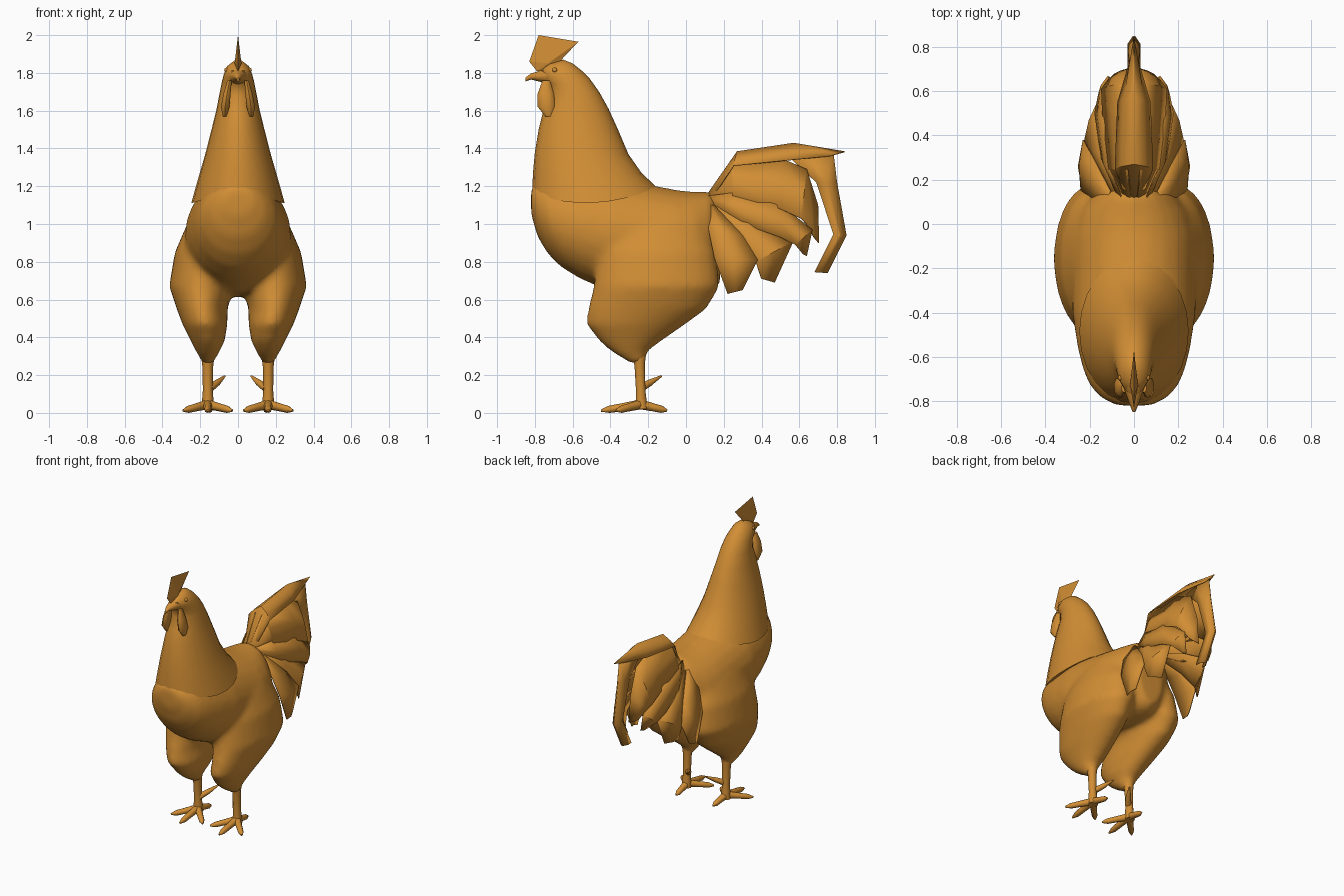
import bpy, bmesh, math
from mathutils import Vector

if "Cube" in bpy.data.objects:
    bpy.data.objects.remove(bpy.data.objects["Cube"], do_unlink=True)

# One plumage colour for every part
golden_brown = bpy.data.materials.new("golden_brown")
golden_brown.use_nodes = True
colour = (.64, .27, .035, 1)
golden_brown.diffuse_color = colour
golden_brown.node_tree.nodes["Principled BSDF"].inputs["Base Color"].default_value = colour


def skin(bm, rings):
    """Bridge closed rings of points and cap both ends."""
    loops = [[bm.verts.new(point) for point in ring] for ring in rings]
    count = len(loops[0])
    for lower, upper in zip(loops, loops[1:]):
        for i in range(count):
            j = (i + 1) % count
            bm.faces.new((lower[i], lower[j], upper[j], upper[i]))
    bm.faces.new(loops[0])
    bm.faces.new(loops[-1])


def loft(bm, sections, side=1, segments=24):
    """Sections: two opposite points (y, z), half width, optional centre x and sag."""
    rings = []
    for start, end, width, *extra in sections:
        centre, sag = (extra + [0, 0])[:2]
        start, end = Vector(start), Vector(end)
        ring = []
        for i in range(segments):
            angle = math.tau * i / segments
            across = math.sin(angle)
            y, z = start.lerp(end, (1 + math.cos(angle)) / 2)
            ring.append((side * (centre + width * across), y, z - sag * across ** 2))
        rings.append(ring)
    skin(bm, rings)


def upright(y, bottom, top, width):
    """Section standing across the length of the bird."""
    return (y, bottom), (y, top), width


def level(z, front, back, width, centre):
    """Section lying flat at one height."""
    return (front, z), (back, z), width, centre


def tube(bm, points, radii, segments=8):
    """Round limb through points, with a radius at each."""
    points = [Vector(point) for point in points]
    last = len(points) - 1
    angles = [math.tau * k / segments for k in range(segments)]
    rings = []
    for i, (point, radius) in enumerate(zip(points, radii)):
        tangent = points[min(i + 1, last)] - points[max(i - 1, 0)]
        turn = tangent.to_track_quat('Z', 'Y')
        rings.append([point + turn @ Vector((math.cos(a), math.sin(a), 0)) * radius
                      for a in angles])
    skin(bm, rings)


def finish(name, bm, mirror=False, angle=50):
    """Turn the bmesh into a named, coloured and shaded object."""
    bmesh.ops.recalc_face_normals(bm, faces=bm.faces)
    mesh = bpy.data.meshes.new(name)
    bm.to_mesh(mesh)
    bm.free()
    mesh.materials.append(golden_brown)
    obj = bpy.data.objects.new(name, mesh)
    bpy.context.collection.objects.link(obj)
    if mirror:
        obj.modifiers.new("mirror", 'MIRROR')
    if angle:
        bpy.ops.object.select_all(action='DESELECT')
        obj.select_set(True)
        bpy.context.view_layer.objects.active = obj
        bpy.ops.object.shade_smooth_by_angle(angle=math.radians(angle))
    return obj


def feather(name, upper, lower, inner, outer, turn):
    """Creased blade between two side outlines; turn sets how far it curls back inward."""
    bm = bmesh.new()
    rows = []
    last = len(upper) - 1
    for i, (high, low) in enumerate(zip(upper, lower)):
        flare = math.sin(math.pi * (.15 + turn * i / last))
        top = Vector((inner * flare, *high))
        bottom = Vector((outer * flare, *low))
        crease = (top + bottom) / 2 + Vector((.012 * flare, 0, 0))
        rows.append([bm.verts.new(point) for point in (top, crease, bottom)])
    for near, far in zip(rows, rows[1:]):
        for i in range(2):
            bm.faces.new((near[i], near[i + 1], far[i + 1], far[i]))
    blade = finish(name, bm, mirror=True, angle=25)
    blade.modifiers.new("thickness", 'SOLIDIFY').thickness = .006


# Torso and thighs, fused into one smooth surface
bm = bmesh.new()
loft(bm, [upright(-.82, 1.05, 1.2, .08), upright(-.785, .93, 1.22, .15),
          upright(-.73, .84, 1.24, .2), upright(-.66, .77, 1.25, .23),
          upright(-.56, .71, 1.25, .255), upright(-.4, .64, 1.25, .28),
          upright(-.05, .61, 1.18, .28), upright(.05, .62, 1.17, .25),
          upright(.13, .64, 1.17, .19), upright(.18, .68, 1.12, .1)])
for side in (-1, 1):
    loft(bm, [level(.26, -.29, -.21, .03, .16), level(.32, -.39, -.21, .06, .16),
              level(.38, -.46, -.13, .09, .16), level(.47, -.53, 0, .12, .175),
              level(.55, -.52, .11, .135, .19), level(.67, -.49, .18, .17, .195),
              level(.85, -.47, .16, .16, .175), level(1, -.42, .1, .13, .14),
              level(1.1, -.32, 0, .08, .11)], side)
body = finish("body", bm, angle=0)
remesh = body.modifiers.new("fuse", 'REMESH')
remesh.mode = 'VOXEL'
remesh.voxel_size = .018
remesh.use_smooth_shade = True
relax = body.modifiers.new("relax", 'SMOOTH')
relax.factor = .5
relax.iterations = 12

# Neck cape running up into the head, with a sagging hem
bm = bmesh.new()
loft(bm, [((-.815, 1.16), (-.155, 1.195), .247, 0, .065),
          ((-.81, 1.27), (-.235, 1.27), .208, 0, .02),
          ((-.8, 1.38), (-.305, 1.37), .172), ((-.78, 1.5), (-.36, 1.5), .14),
          ((-.755, 1.6), (-.41, 1.61), .114), ((-.72, 1.68), (-.46, 1.7), .098),
          ((-.73, 1.74), (-.51, 1.77), .085), ((-.76, 1.77), (-.55, 1.81), .076),
          ((-.77, 1.81), (-.6, 1.85), .06), ((-.73, 1.845), (-.65, 1.87), .025)])
finish("neck_and_head", bm)

# Beak
bm = bmesh.new()
loft(bm, [upright(-.73, 1.74, 1.83, .05), upright(-.78, 1.755, 1.81, .032),
          upright(-.82, 1.765, 1.797, .018), upright(-.85, 1.755, 1.775, .006)], segments=12)
finish("beak", bm)

# Comb: a blade that is thickest low down and sharp at the rim
bm = bmesh.new()
rim = [bm.verts.new((0, y, z)) for y, z in (
    (-.78, 2), (-.57, 1.965), (-.65, 1.88), (-.7, 1.8), (-.79, 1.81), (-.83, 1.86))]
for x in (-.018, .018):
    middle = bm.verts.new((x, -.73, 1.85))
    for i, vert in enumerate(rim):
        bm.faces.new((vert, rim[i - 1], middle))
finish("comb", bm, angle=0)

# Wattles
bm = bmesh.new()
loft(bm, [level(1.76, -.76, -.72, .012, .045), level(1.69, -.785, -.7, .02, .058),
          level(1.62, -.785, -.69, .024, .068), level(1.57, -.745, -.71, .01, .07)],
     segments=10)
finish("wattles", bm, mirror=True)

# Eyes
bm = bmesh.new()
bmesh.ops.create_uvsphere(bm, u_segments=12, v_segments=8, radius=.013)
bmesh.ops.translate(bm, verts=bm.verts, vec=(.06, -.695, 1.815))
finish("eyes", bm, mirror=True)

# Shanks, spurs and toes
bm = bmesh.new()
tube(bm, [(.16, -.25, .33), (.16, -.245, .25), (.16, -.24, .12), (.16, -.235, .02)],
     (.04, .029, .026, .034), segments=10)
tube(bm, [(.15, -.24, .13), (.11, -.19, .16), (.07, -.13, .195)], (.022, .018, .005))
ankle = Vector((.16, -.24, .045))
for x, y in ((.03, -.37), (.16, -.45), (.29, -.37), (.15, -.1)):
    tip = Vector((x, y, .012))
    tube(bm, [ankle, ankle.lerp(tip, .5), ankle.lerp(tip, .8), tip], (.026, .021, .019, .006))
finish("legs_and_feet", bm, mirror=True)

# Tail: arched sickles along the middle, overlapped by a flaring fan on each side
feather("top_sickles",
        upper=[(.12, 1.17), (.27, 1.385), (.57, 1.43), (.84, 1.385)],
        lower=[(.13, 1.13), (.25, 1.31), (.55, 1.34), (.76, 1.36)],
        inner=0, outer=.09, turn=.8)
feather("hanging_sickles",
        upper=[(.78, 1.385), (.8, 1.22), (.85, .94), (.75, .74)],
        lower=[(.55, 1.35), (.69, 1.22), (.78, .945), (.68, .745)],
        inner=.005, outer=.03, turn=.4)
feather("middle_feathers",
        upper=[(.12, 1.17), (.24, 1.34), (.5, 1.35), (.64, 1.29), (.7, 1.1), (.705, .9)],
        lower=[(.13, 1.1), (.25, 1.15), (.5, 1.08), (.61, 1.03), (.64, 1), (.68, .93)],
        inner=.04, outer=.15, turn=.65)
feather("side_feathers",
        upper=[(.12, 1.15), (.24, 1.165), (.48, 1.12), (.67, .97), (.64, .83)],
        lower=[(.13, 1.1), (.3, 1), (.5, .93), (.58, .89), (.62, .84)],
        inner=.13, outer=.18, turn=.65)
feather("lower_feathers",
        upper=[(.13, 1.12), (.35, 1.04), (.57, .91), (.47, .69)],
        lower=[(.13, 1.09), (.28, .93), (.37, .8), (.4, .71)],
        inner=.16, outer=.23, turn=.45)
feather("front_feathers",
        upper=[(.15, 1.1), (.3, .94), (.38, .81), (.3, .65)],
        lower=[(.11, 1.1), (.12, .97), (.15, .82), (.22, .63)],
        inner=.24, outer=.25, turn=.4)
